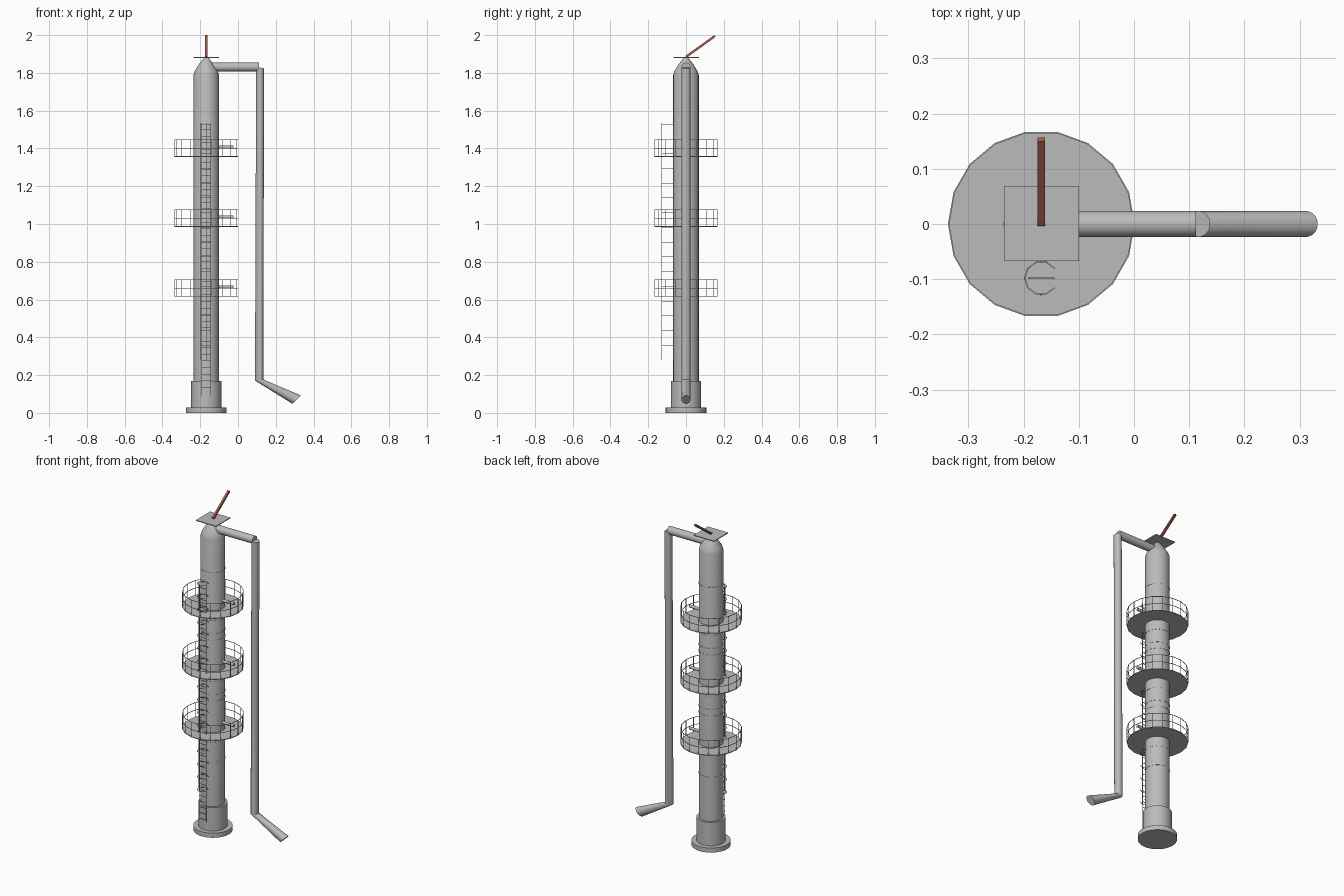
import bpy, bmesh, math
from mathutils import Vector, Matrix

cube = bpy.data.objects.get("Cube")
if cube:
    bpy.data.objects.remove(cube, do_unlink=True)

CX = -0.168          # column axis
PLATFORMS = (0.615, 0.985, 1.355)


def material(name, rgb):
    m = bpy.data.materials.new(name)
    m.use_nodes = True
    m.diffuse_color = (*rgb, 1)
    m.node_tree.nodes["Principled BSDF"].inputs["Base Color"].default_value = (*rgb, 1)
    return m


GREY = material("steel grey", (0.5, 0.5, 0.5))
RED = material("rust red", (0.4, 0.11, 0.08))


def finish(name, bm, mat=GREY, smooth=False):
    bmesh.ops.recalc_face_normals(bm, faces=bm.faces)
    me = bpy.data.meshes.new(name)
    bm.to_mesh(me)
    bm.free()
    me.materials.append(mat)
    ob = bpy.data.objects.new(name, me)
    bpy.context.collection.objects.link(ob)
    if smooth:
        bpy.ops.object.select_all(action='DESELECT')
        ob.select_set(True)
        bpy.context.view_layer.objects.active = ob
        bpy.ops.object.shade_smooth_by_angle(angle=math.radians(30))
    return ob


def loft(bm, rings):
    """Skin rings given as (centre, half axis u, half axis v), capping both ends."""
    n = 32
    loops = []
    for c, u, v in rings:
        angles = [2 * math.pi * i / n for i in range(n)]
        loops.append([bm.verts.new(Vector(c) + Vector(u) * math.cos(a) + Vector(v) * math.sin(a))
                      for a in angles])
    for a, b in zip(loops, loops[1:]):
        for i in range(n):
            j = (i + 1) % n
            bm.faces.new((a[i], a[j], b[j], b[i]))
    bm.faces.new(loops[0])
    bm.faces.new(loops[-1])


def turned(name, profile):
    """Solid of revolution about the column axis from (radius, height) pairs."""
    bm = bmesh.new()
    loft(bm, [((CX, 0, z), (r, 0, 0), (0, r, 0)) for r, z in profile])
    return finish(name, bm, smooth=True)


def bar(bm, a, b, w, h=None):
    """Square bar from a to b."""
    a, b = Vector(a), Vector(b)
    d = b - a
    rot = d.to_track_quat('Z', 'Y').to_matrix().to_4x4()
    size = Matrix.Diagonal((w, h or w, d.length, 1))
    bmesh.ops.create_cube(bm, size=1, matrix=Matrix.Translation((a + b) / 2) @ rot @ size)


def circle(cx, cy, r, n, z, turn=0.0):
    return [Vector((cx + r * math.cos(turn + 2 * math.pi * i / n),
                    cy + r * math.sin(turn + 2 * math.pi * i / n), z)) for i in range(n)]


# Column, skirt and base
turned("base_flange", [(0.108, 0), (0.108, 0.028)])
turned("column_skirt", [(0.08, 0.02), (0.08, 0.17)])
turned("column_shell", [(0.0675, 0.16), (0.0675, 1.79), (0.061, 1.81),
                        (0.036, 1.85), (0.018, 1.872), (0.012, 1.88)])
for z in PLATFORMS:
    for k, dz in enumerate((-0.18, -0.06, 0.23)):
        turned("weld_band", [(0.0685, z + dz), (0.0685, z + dz + 0.005)])

# Top plate and davit arm
bm = bmesh.new()
bmesh.ops.create_cube(bm, size=1, matrix=Matrix.Translation((CX, 0.001, 1.881))
                      @ Matrix.Diagonal((0.136, 0.136, 0.005, 1)))
finish("top_plate", bm)
bm = bmesh.new()
bar(bm, (CX, 0, 1.885), (CX, 0.153, 1.995), 0.013, 0.012)
finish("davit_arm", bm, RED)

# Overhead line and downcomer
R = 0.0235
bm = bmesh.new()
loft(bm, [((CX, 0, 1.831), (0, R, 0), (0, 0, R)), ((0.112, 0, 1.831), (0, R, 0), (0, 0, R))])
finish("overhead_pipe", bm, smooth=True)
bm = bmesh.new()
loft(bm, [((0.117, 0, 1.828), (0.021, 0, -0.004), (0, R, 0)),
          ((0.112, 0, 0.174), (0.022, 0, 0.003), (0, R, 0)),
          ((0.311, 0, 0.07), (0.022, 0, 0.022), (0, R, 0))])
finish("downcomer_pipe", bm, smooth=True)

# Platforms with railings and side nozzles
for z in PLATFORMS:
    bm = bmesh.new()
    low = [bm.verts.new(p) for p in circle(CX, 0, 0.169, 18, z)]
    floor = bm.faces.new(low)
    ext = bmesh.ops.extrude_face_region(bm, geom=[floor])
    top = [g for g in ext["geom"] if isinstance(g, bmesh.types.BMVert)]
    bmesh.ops.translate(bm, verts=top, vec=(0, 0, 0.004))
    finish("platform_floor", bm)

    bm = bmesh.new()
    for h in (0.046, 0.091):
        ring = circle(CX, 0, 0.168, 18, z + h)
        for a, b in zip(ring, ring[1:] + ring[:1]):
            bar(bm, a, b, 0.0025)
    for p in circle(CX, 0, 0.168, 18, z):
        bar(bm, p, p + Vector((0, 0, 0.091)), 0.0025)
    finish("platform_railing", bm)

    bm = bmesh.new()
    r = 0.0085
    loft(bm, [((x, 0, z + 0.052), (0, r, 0), (0, 0, r)) for x in (-0.13, -0.025)])
    finish("side_nozzle", bm, smooth=True)

# Ladder
LY, TOP = -0.098, 1.535
bm = bmesh.new()
for x in (CX - 0.023, CX + 0.023):
    bar(bm, (x, LY, 0.09), (x, LY, TOP), 0.0025)
for i in range(41):
    z = 0.1 + i * 0.035
    bar(bm, (CX - 0.023, LY, z), (CX + 0.023, LY, z), 0.0025)
finish("ladder", bm)

# Ladder cage, open towards the left
bm = bmesh.new()
for i in range(17):
    hoop = circle(CX, LY, 0.03, 10, 0.28 + i * 0.078, math.radians(36))[:9]
    for a, b in zip(hoop, hoop[1:]):
        bar(bm, a, b, 0.0025)
for dx, dy in ((0, -0.03), (-0.03, 0), (0, 0.03)):
    bar(bm, (CX + dx, LY + dy, 0.28), (CX + dx, LY + dy, TOP), 0.0025)
finish("ladder_cage", bm)
